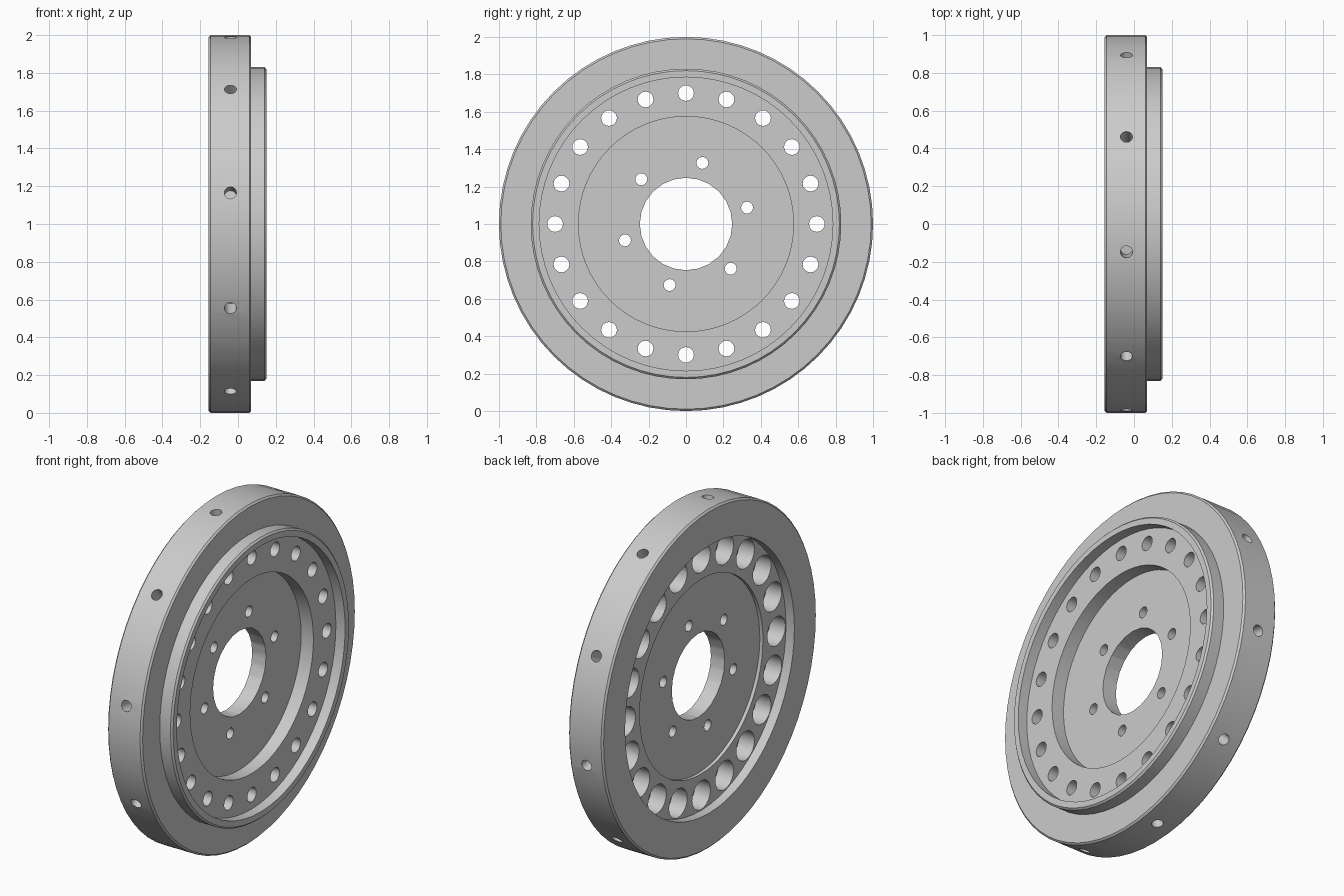
import bpy, bmesh, math
from mathutils import Matrix, Vector

cube = bpy.data.objects.get("Cube")
if cube:
    bpy.data.objects.remove(cube)

steel = bpy.data.materials.new("grey_steel")
steel.use_nodes = True
GREY = (0.6, 0.6, 0.6, 1)
steel.diffuse_color = GREY
steel.node_tree.nodes["Principled BSDF"].inputs["Base Color"].default_value = GREY

CENTRE = Vector((0, 0, 1))


def make_object(name, bm):
    mesh = bpy.data.meshes.new(name)
    bmesh.ops.recalc_face_normals(bm, faces=bm.faces)
    bm.to_mesh(mesh)
    bm.free()
    mesh.materials.append(steel)
    obj = bpy.data.objects.new(name, mesh)
    bpy.context.collection.objects.link(obj)
    return obj


def lathe(name, profile, sides):
    """Turn a closed (x, radius) profile about the wheel axle."""
    bm = bmesh.new()
    rings = []
    for i in range(sides):
        a = math.tau * i / sides
        rings.append([bm.verts.new(CENTRE + Vector((x, r * math.cos(a), r * math.sin(a))))
                      for x, r in profile])
    n = len(profile)
    for i in range(sides):
        p, q = rings[i], rings[(i + 1) % sides]
        for j in range(n):
            k = (j + 1) % n
            bm.faces.new((p[j], p[k], q[k], q[j]))
    return make_object(name, bm)


def add_cylinder(bm, start, end, radius, sides):
    axis = end - start
    turn = axis.to_track_quat('Z', 'Y').to_matrix().to_4x4()
    bmesh.ops.create_cone(bm, cap_ends=True, segments=sides, radius1=radius, radius2=radius,
                          depth=axis.length,
                          matrix=Matrix.Translation((start + end) / 2) @ turn)


def cut(target, bm, name):
    """Subtract the cutter from the target, then discard it."""
    cutter = make_object(name, bm)
    cutter.hide_render = True
    mod = target.modifiers.new(name, 'BOOLEAN')
    mod.operation = 'DIFFERENCE'
    mod.solver = 'EXACT'
    mod.object = cutter
    bpy.context.view_layer.objects.active = target
    bpy.ops.object.modifier_apply(modifier=name)
    bpy.data.objects.remove(cutter)


def axial_holes(count, ring, first, radius, x0, x1, sides):
    bm = bmesh.new()
    for i in range(count):
        a = math.radians(first) + math.tau * i / count
        p = CENTRE + Vector((0, ring * math.cos(a), ring * math.sin(a)))
        add_cylinder(bm, p + Vector((x0, 0, 0)), p + Vector((x1, 0, 0)), radius, sides)
    return bm


# Turned body: tyre band, raised lip, perforated plate and sunken hub disc
C = 0.01
wheel = lathe("wheel_disc", [
    (-0.08, 0.15), (-0.08, 0.575), (-0.10, 0.575), (-0.10, 0.79),
    (-0.155, 0.79), (-0.155, 1 - C), (-0.155 + C, 1), (0.07 - C, 1), (0.07, 1 - C),
    (0.07, 0.83), (0.15 - C, 0.83), (0.15, 0.83 - C), (0.15, 0.785),
    (0.09, 0.785), (0.09, 0.575), (0.01, 0.575), (0.01, 0.15)], 64)

# Central bore
cut(wheel, axial_holes(1, 0, 0, 0.247, -0.3, 0.3, 24), "bore_cutter")

# Ring of holes, wide on the back and narrow on the front
cut(wheel, axial_holes(20, 0.7, 0, 0.085, -0.3, 0.0, 20), "wide_hole_cutter")
cut(wheel, axial_holes(20, 0.7, 0, 0.042, -0.05, 0.3, 20), "narrow_hole_cutter")

# Hub bolt holes
cut(wheel, axial_holes(6, 0.338, 15, 0.032, -0.3, 0.3, 16), "bolt_hole_cutter")

# Blind holes around the outer band
bm = bmesh.new()
for i in range(10):
    a = math.radians(26.5 + 36 * i)
    out = Vector((0, math.cos(a), math.sin(a)))
    base = CENTRE + Vector((-0.04, 0, 0))
    add_cylinder(bm, base + out * 0.88, base + out * 1.1, 0.032, 16)
cut(wheel, bm, "band_hole_cutter")

# Smooth curved walls, crisp edges
bpy.ops.object.select_all(action='DESELECT')
wheel.select_set(True)
bpy.context.view_layer.objects.active = wheel
bpy.ops.object.shade_smooth_by_angle(angle=math.radians(30))
